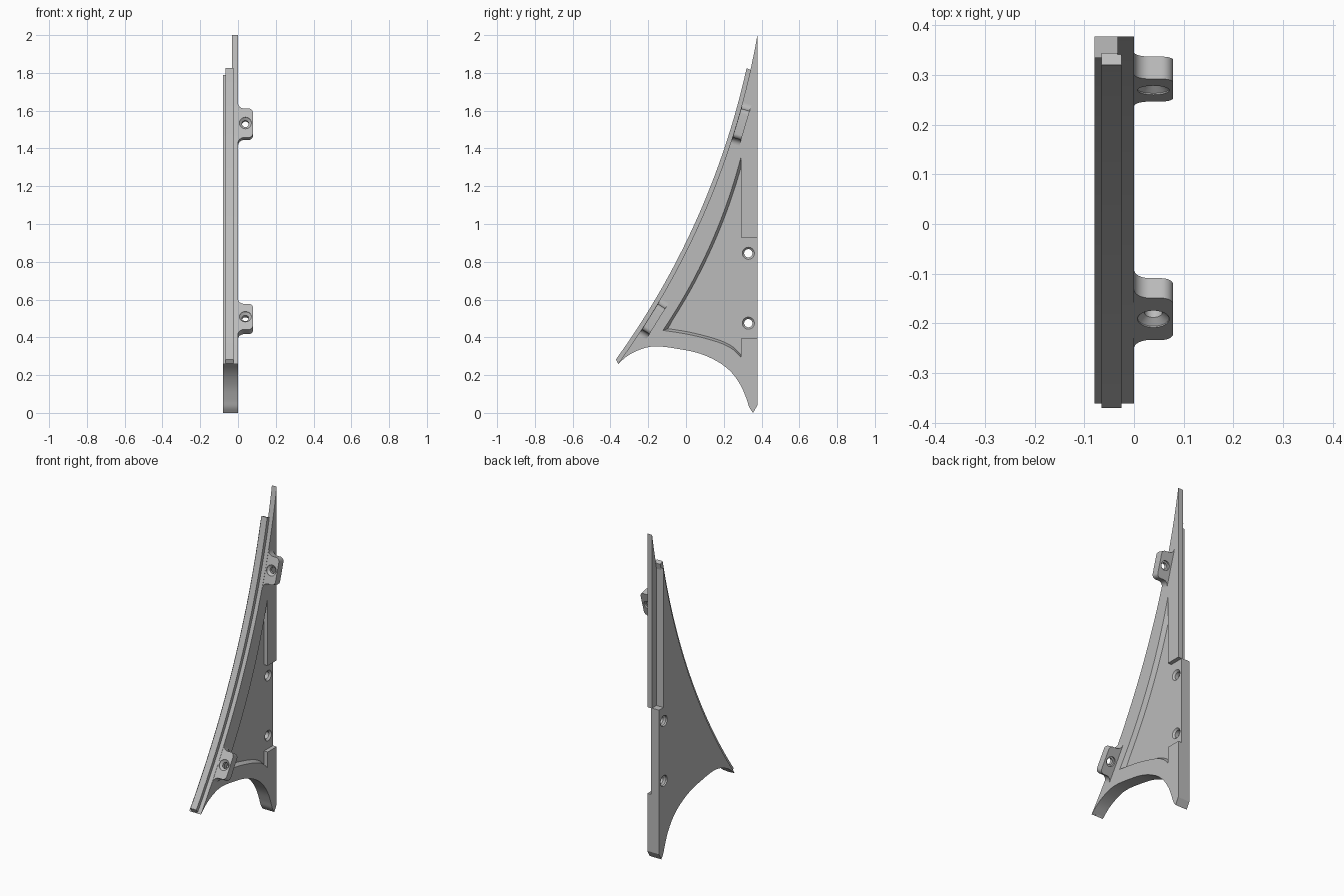
import bpy, bmesh
from math import sin, cos, asin, pi, sqrt
from mathutils import Vector

if "Cube" in bpy.data.objects:
    bpy.data.objects.remove(bpy.data.objects["Cube"])

grey = bpy.data.materials.new("plain grey")
grey.use_nodes = True
grey.diffuse_color = (0.5, 0.5, 0.5, 1)
grey.node_tree.nodes["Principled BSDF"].inputs["Base Color"].default_value = (0.5, 0.5, 0.5, 1)


def loft(name, rings):
    """Skin matching rings of points and cap both ends."""
    bm = bmesh.new()
    loops = [[bm.verts.new(p) for p in ring] for ring in rings]
    n = len(loops[0])
    for a, b in zip(loops, loops[1:]):
        for i in range(n):
            j = (i + 1) % n
            bm.faces.new((a[i], a[j], b[j], b[i]))
    bm.faces.new(loops[0])
    bm.faces.new(loops[-1])
    bmesh.ops.recalc_face_normals(bm, faces=bm.faces)
    mesh = bpy.data.meshes.new(name)
    bm.to_mesh(mesh)
    bm.free()
    mesh.materials.append(grey)
    obj = bpy.data.objects.new(name, mesh)
    bpy.context.collection.objects.link(obj)
    return obj


def side_prism(name, profile, x0, x1):
    return loft(name, [[(x, y, z) for y, z in profile] for x in (x0, x1)])


def hole(center, axis, stations):
    """Round cutter along an axis, from (distance, radius) stations."""
    axis = Vector(axis).normalized()
    u = axis.orthogonal().normalized()
    v = axis.cross(u)
    steps = [2 * pi * i / 32 for i in range(32)]
    return loft("hole_cutter", [[Vector(center) + axis * d + (u * cos(t) + v * sin(t)) * r
                                 for t in steps] for d, r in stations])


def cut(obj, cutter):
    bpy.context.view_layer.objects.active = obj
    mod = obj.modifiers.new("cut", "BOOLEAN")
    mod.operation, mod.solver, mod.object = "DIFFERENCE", "EXACT", cutter
    bpy.ops.object.modifier_apply(modifier=mod.name)
    bpy.data.objects.remove(cutter)


def smooth(obj):
    bpy.ops.object.select_all(action="DESELECT")
    obj.select_set(True)
    bpy.context.view_layer.objects.active = obj
    bpy.ops.object.shade_smooth_by_angle(angle=0.5)


def curve(points, steps=5):
    """Smooth path through a few points (Catmull-Rom)."""
    p = [Vector(q) for q in points]
    p = [2 * p[0] - p[1]] + p + [2 * p[-1] - p[-2]]
    out = []
    for a, b, c, d in zip(p, p[1:], p[2:], p[3:]):
        for i in range(steps):
            t = i / steps
            out.append(0.5 * (2 * b + (c - a) * t + (2 * a - 5 * b + 4 * c - d) * t * t
                              + (3 * b - a - 3 * c + d) * t ** 3))
    return out + [p[-2]]


# Front edge arc in the side plane (y, z)
R = 4.2
low, high = Vector((-0.362, 0.258)), Vector((0.378, 2.0))
chord = high - low
bulge = Vector((chord.y, -chord.x)).normalized()
hub = (low + high) / 2 - bulge * sqrt(R * R - chord.length_squared / 4)


def angle_at(z):
    return asin((z - hub.y) / R)


def arc(z0, z1, inset=0.0, steps=32):
    a, b = angle_at(z0), angle_at(z1)
    return [hub + (R + inset) * Vector((cos(t), sin(t)))
            for t in (a + (b - a) * i / steps for i in range(steps + 1))]


# Main web
under = curve([(0.355, 0), (0.335, 0.03), (0.32, 0.075), (0.29, 0.145), (0.24, 0.215),
               (0.17, 0.27), (0.07, 0.315), (-0.05, 0.34), (-0.15, 0.352),
               (-0.22, 0.343), (-0.3, 0.308), (-0.362, 0.258)])
body = side_prism("bracket_web", arc(low.y, high.y) + [Vector((0.378, 0.04))] + under[:-1],
                  -0.08, 0)

# Rear rebate on one side
cut(body, side_prism("rebate_cutter", [(0.335, 0.93), (0.5, 0.93), (0.5, 2.1), (0.335, 2.1)],
                     -0.2, -0.033))

# Triangular pocket with sloped front and lower walls, open at the back
foot, peak = Vector((-0.122, 0.437)), Vector((0.29, 1.35))
span = peak - foot
side = Vector((span.y, -span.x)).normalized()
front = [foot + span * t + side * 0.17 * t * (1 - t) for t in (i / 16 for i in range(17))]
back = [Vector(p) for p in ((0.29, 0.928), (0.5, 0.928), (0.5, 0.395), (0.29, 0.395))]
bottom = curve([(0.29, 0.295), (0.25, 0.335), (0.19, 0.367), (0.1, 0.395),
                (0, 0.418), (-0.122, 0.437)], 4)[:-1]
floor_front = [p + Vector((0.014, -0.002)) for p in front[:-1]] + [peak - Vector((0, 0.035))]
floor_front[0] += Vector((0.012, 0.01))
floor_bottom = [p + Vector((0, 0.013)) for p in bottom]
rim, base = front + back + bottom, floor_front + back + floor_bottom
cut(body, loft("pocket_cutter", [[(0.02, *p) for p in rim], [(0, *p) for p in rim],
                                 [(-0.025, *p) for p in base]]))

# Countersunk fixing holes through the web
for z in (0.845, 0.475):
    cut(body, hole((0, 0.33, z), (1, 0, 0),
                   [(-0.1, 0.033), (-0.07, 0.033), (-0.06, 0.022), (-0.036, 0.022),
                    (-0.024, 0.033), (0.02, 0.033)]))
smooth(body)

# Raised rib along the front edge
rib = side_prism("front_rib", arc(0.27, 1.82, -0.022) + arc(1.815, 0.26, 0.003),
                 -0.065, -0.025)
smooth(rib)


# Mounting tabs with flared roots and rounded corners
def tab_outline():
    half, reach, flare, corner = 0.08, 0.079, 0.032, 0.024
    steps = [pi / 2 * i / 8 for i in range(9)]
    upper = [(half + flare, -0.01)]
    upper += [(half + flare * (1 - sin(t)), flare * (1 - cos(t))) for t in steps]
    upper += [(half - corner * (1 - cos(t)), reach - corner * (1 - sin(t))) for t in steps]
    return upper + [(-s, x) for s, x in reversed(upper)]


for name, z in (("upper_tab", 1.535), ("lower_tab", 0.51)):
    t = angle_at(z)
    inward = Vector((0, cos(t), sin(t)))
    along = Vector((0, -sin(t), cos(t)))
    start = Vector((0, *(hub + R * Vector((cos(t), sin(t))))))
    tab = loft(name, [[start + along * s + inward * d + Vector((x, 0, 0))
                       for s, x in tab_outline()] for d in (0.001, 0.048)])
    cut(tab, hole(start + Vector((0.039, 0, 0)), inward,
                  [(-0.02, 0.032), (0.004, 0.032), (0.016, 0.018), (0.036, 0.018),
                   (0.037, 0.028), (0.07, 0.028)]))
    smooth(tab)
